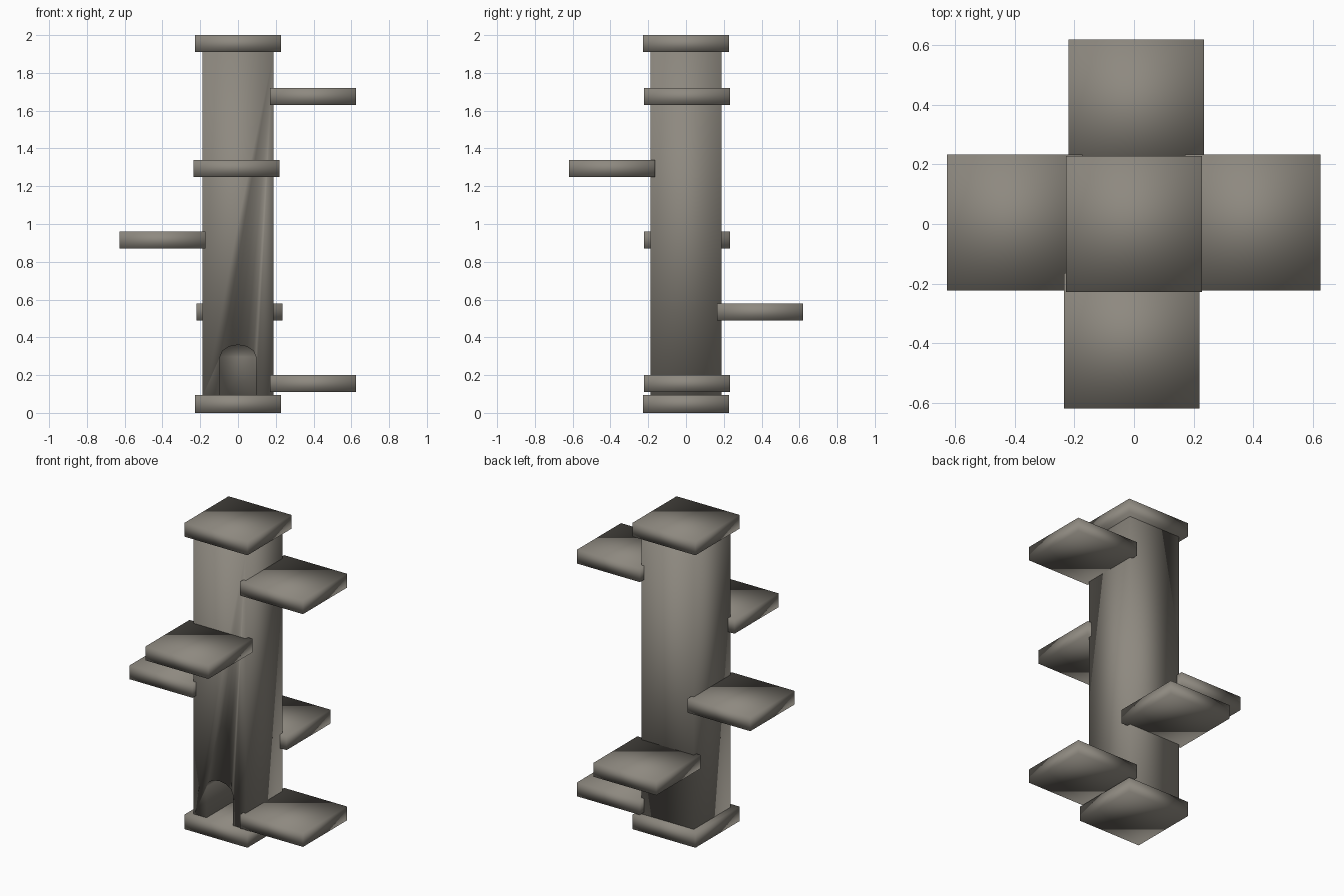
import bpy, bmesh, math

if "Cube" in bpy.data.objects:
    bpy.data.objects.remove(bpy.data.objects["Cube"])

stone = bpy.data.materials.new("warm grey stone")
stone.diffuse_color = (0.27, 0.25, 0.215, 1)
stone.use_nodes = True
stone.node_tree.nodes["Principled BSDF"].inputs["Base Color"].default_value = stone.diffuse_color


def finish(name, bm):
    """Turn a bmesh into a smooth-shaded stone object."""
    bmesh.ops.recalc_face_normals(bm, faces=bm.faces[:])
    me = bpy.data.meshes.new(name)
    bm.to_mesh(me)
    bm.free()
    me.materials.append(stone)
    for p in me.polygons:
        p.use_smooth = True
    ob = bpy.data.objects.new(name, me)
    bpy.context.collection.objects.link(ob)
    return ob


def box(name, centre, size):
    bm = bmesh.new()
    bmesh.ops.create_cube(bm, size=1)
    for v in bm.verts:
        v.co = [c + s * k for c, s, k in zip(centre, size, v.co)]
    return finish(name, bm)


# Base and cap slabs
SLAB = 0.455
box("base_slab", (0, 0, 0.0475), (SLAB, SLAB, 0.095))
box("cap_slab", (0, 0, 1.955), (SLAB, SLAB, 0.09))

# Square tower shaft
shaft = box("tower_shaft", (0, 0, 1.0), (0.378, 0.378, 1.83))

# Arched doorway cut deep into the front of the shaft
bm = bmesh.new()
profile = [(-0.095, 0.02), (0.095, 0.02)]
profile += [(0.095 * math.cos(math.pi * i / 6), 0.297 + 0.063 * math.sin(math.pi * i / 6))
            for i in range(7)]
face = bm.faces.new([bm.verts.new((x, -0.3, z)) for x, z in profile])
ext = bmesh.ops.extrude_face_region(bm, geom=[face])
for v in ext["geom"]:
    if isinstance(v, bmesh.types.BMVert):
        v.co.y = 0.11
cutter = finish("doorway_cutter", bm)
cutter.hide_render = True
mod = shaft.modifiers.new("doorway", "BOOLEAN")
mod.operation = "DIFFERENCE"
mod.solver = "EXACT"
mod.object = cutter
bpy.context.view_layer.objects.active = shaft
bpy.ops.object.modifier_apply(modifier=mod.name)
bpy.data.objects.remove(cutter)

# Platforms spiralling up the shaft, a quarter turn at each step
steps = [(0.398, 0.005), (0.008, 0.392), (-0.4, 0.005), (-0.008, -0.392), (0.398, 0.005)]
for i, (x, y) in enumerate(steps):
    box(f"platform_{i + 1}", (x, y, 0.155 + 0.38 * i), (SLAB, SLAB, 0.09))
